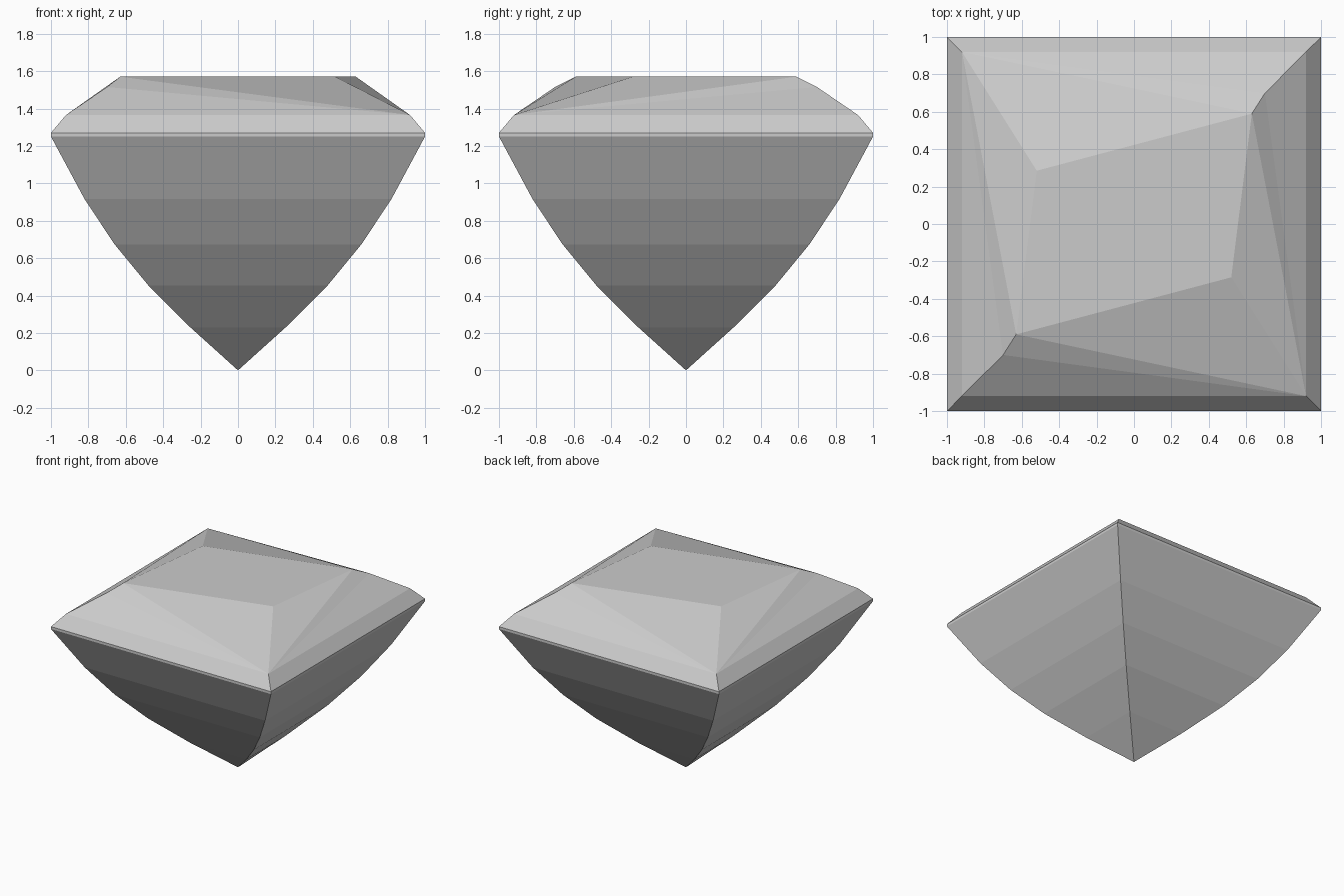
import bpy
import bmesh

cube = bpy.data.objects.get("Cube")
if cube:
    bpy.data.objects.remove(cube, do_unlink=True)

# Stone colour
grey = bpy.data.materials.new("pale_grey_stone")
grey.use_nodes = True
colour = (0.6, 0.6, 0.6, 1)
grey.diffuse_color = colour
grey.node_tree.nodes["Principled BSDF"].inputs["Base Color"].default_value = colour

bm = bmesh.new()


def square(half, z):
    """Four corners, counter-clockwise from front left of the grid."""
    return [bm.verts.new((x * half, y * half, z))
            for x, y in ((-1, -1), (1, -1), (1, 1), (-1, 1))]


# Pavilion, girdle and lower crown: square rings rising from the point
profile = [(0.255, 0.23), (0.48, 0.455), (0.66, 0.674), (0.82, 0.915),
           (1, 1.25), (1, 1.27), (0.92, 1.365)]
rings = [square(half, z) for half, z in profile]
tip = bm.verts.new((0, 0, 0))
for i in range(4):
    j = (i + 1) % 4
    bm.faces.new((tip, rings[0][j], rings[0][i]))
    for low, high in zip(rings, rings[1:]):
        bm.faces.new((low[i], low[j], high[j], high[i]))

# Upper crown: skewed table with one clipped corner, repeated by a half turn
crown = rings[-1]
halves = []
for s in (1, -1):
    halves.append([bm.verts.new((s * x, s * y, z)) for x, y, z in
                   ((-0.7, -0.7, 1.515), (-0.63, -0.59, 1.57), (0.52, -0.285, 1.57))])
for k in range(2):
    clip, sharp, blunt = halves[k]
    next_clip, next_sharp, _ = halves[1 - k]
    near, far, opposite = (crown[(2 * k + n) % 4] for n in range(3))
    bm.faces.new((near, far, clip))
    bm.faces.new((clip, far, sharp))
    bm.faces.new((sharp, far, blunt))
    bm.faces.new((blunt, far, next_sharp))
    bm.faces.new((far, next_clip, next_sharp))
    bm.faces.new((far, opposite, next_clip))

# Flat table on top
bm.faces.new([v for half in halves for v in half[1:]])

bmesh.ops.recalc_face_normals(bm, faces=bm.faces)
mesh = bpy.data.meshes.new("cut_gem")
bm.to_mesh(mesh)
bm.free()
mesh.materials.append(grey)
gem = bpy.data.objects.new("cut_gem", mesh)
bpy.context.collection.objects.link(gem)
